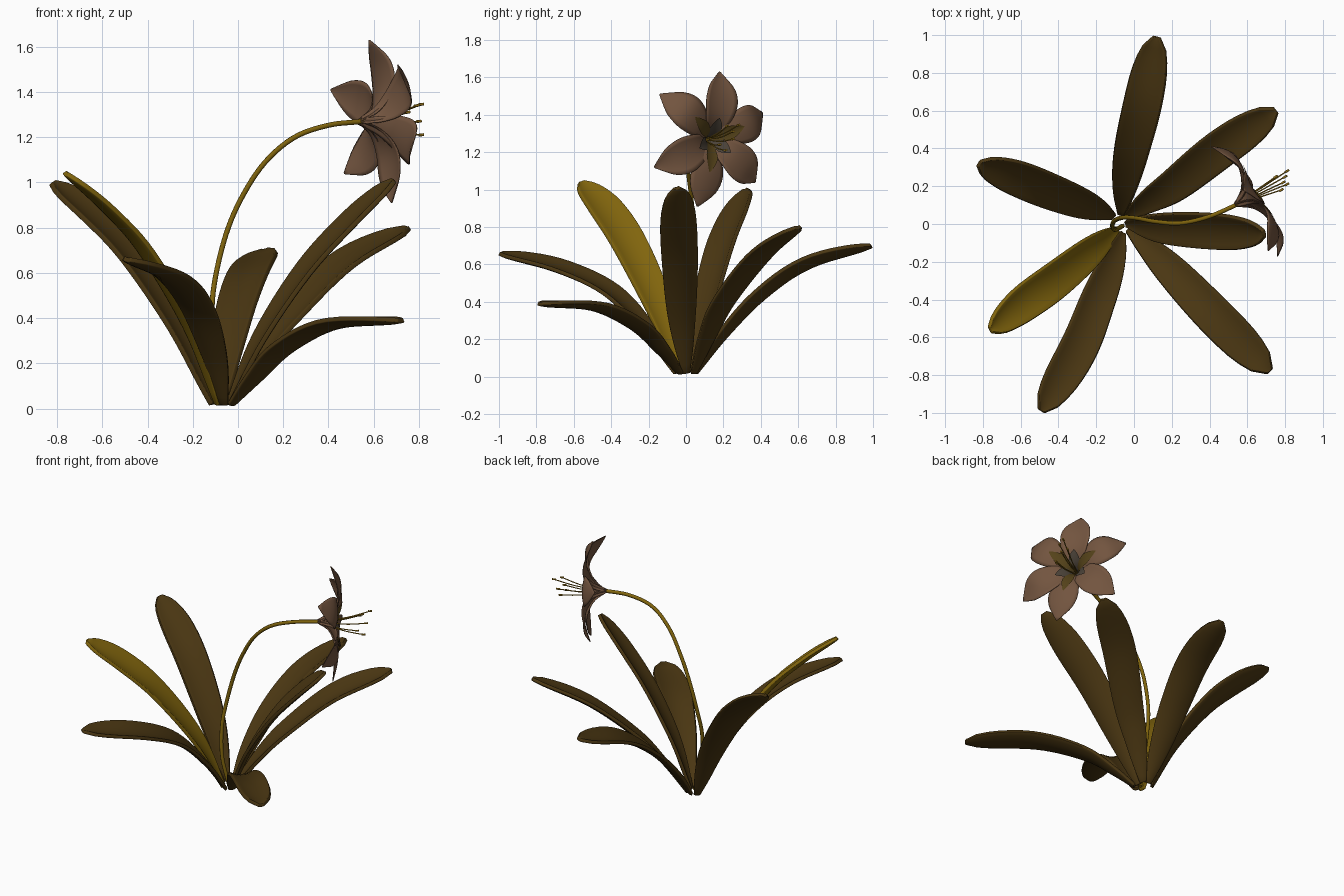
import bpy, math
from mathutils import Vector, Matrix

if "Cube" in bpy.data.objects:
    bpy.data.objects.remove(bpy.data.objects["Cube"])


def material(name, color):
    m = bpy.data.materials.new(name)
    m.diffuse_color = (*color, 1)
    m.use_nodes = True
    m.node_tree.nodes["Principled BSDF"].inputs["Base Color"].default_value = m.diffuse_color
    return m


LEAF = material("leaf_olive", (0.068, 0.037, 0.006))
YELLOW = material("stem_yellow", (0.22, 0.13, 0.004))
PETAL = material("petal_brown", (0.17, 0.09, 0.05))
THROAT = material("throat_olive", (0.09, 0.055, 0.01))
GREY = material("throat_grey", (0.07, 0.055, 0.04))
STAMEN = material("stamen_gold", (0.32, 0.18, 0.01))


def smooth_path(pts, n):
    """Catmull-Rom samples through the points."""
    p = [Vector(q) for q in pts]
    p = [2 * p[0] - p[1]] + p + [2 * p[-1] - p[-2]]
    segs = len(p) - 3
    out = []
    for i in range(n + 1):
        s = i / n * segs
        k = min(int(s), segs - 1)
        t = s - k
        a, b, c, d = p[k:k + 4]
        out.append(0.5 * (2 * b + (c - a) * t + (2 * a - 5 * b + 4 * c - d) * t * t
                          + (3 * b - a - 3 * c + d) * t ** 3))
    return out


def width_at(profile, t):
    pts = smooth_path([(a, w, 0) for a, w in profile], 120)
    for a, b in zip(pts, pts[1:]):
        if t <= b.x:
            f = (t - a.x) / max(b.x - a.x, 1e-6)
            return max(a.y + (b.y - a.y) * f, 0.002)
    return max(pts[-1].y, 0.002)


def blade(name, path, profile, side, depth, mat, thick, roll=0.0):
    """Channelled strip of varying width along a path."""
    n, m = len(path) - 1, 8
    lens = [0.0]
    for a, b in zip(path, path[1:]):
        lens.append(lens[-1] + (b - a).length)
    verts, faces = [], []
    for i, p in enumerate(path):
        tan = (path[min(i + 1, n)] - path[max(i - 1, 0)]).normalized()
        s = (side - tan * side.dot(tan)).normalized()
        s = Matrix.Rotation(roll, 3, tan) @ s
        up = s.cross(tan)
        w = width_at(profile, lens[i] / lens[-1])
        for j in range(m + 1):
            u = 2 * j / m - 1
            verts.append(p + s * (u * w) + up * (depth * (w / 0.1) * (u * u - 0.4)))
    for i in range(n):
        for j in range(m):
            a = i * (m + 1) + j
            faces.append((a, a + 1, a + m + 2, a + m + 1))
    me = bpy.data.meshes.new(name)
    me.from_pydata(verts, [], faces)
    me.materials.append(mat)
    ob = bpy.data.objects.new(name, me)
    bpy.context.collection.objects.link(ob)
    if thick:
        sol = ob.modifiers.new("thickness", 'SOLIDIFY')
        sol.thickness, sol.offset = thick, 0
    return ob


def tube(name, pts, radius, mat, n=24):
    cu = bpy.data.curves.new(name, 'CURVE')
    cu.dimensions = '3D'
    cu.bevel_depth, cu.bevel_resolution, cu.use_fill_caps = radius, 2, True
    sp = cu.splines.new('POLY')
    path = smooth_path(pts, n)
    sp.points.add(len(path) - 1)
    for q, p in zip(sp.points, path):
        q.co = (*p, 1)
    cu.materials.append(mat)
    ob = bpy.data.objects.new(name, cu)
    bpy.context.collection.objects.link(ob)
    bpy.ops.object.select_all(action='DESELECT')
    ob.select_set(True)
    bpy.context.view_layer.objects.active = ob
    bpy.ops.object.convert(target='MESH')


# Strap leaves: path, material, roll
Z = Vector((0, 0, 1))
leaf_profile = [(0, .018), (.15, .055), (.35, .085), (.6, .1), (.8, .098), (.92, .075), (.98, .042), (1, .018)]
leaves = [
    ([(-.07, .05, .02), (-.05, .2, .22), (-.01, .4, .43), (.05, .65, .6), (.12, .99, .7)], LEAF, -.18),
    ([(-.04, .04, .02), (.08, .12, .22), (.22, .21, .4), (.46, .4, .64), (.75, .6, .8)], LEAF, .15),
    ([(-.04, 0, .02), (.1, -.02, .31), (.3, -.03, .61), (.5, -.04, .83), (.69, -.05, 1.01)], LEAF, .4),
    ([(-.03, -.03, .02), (.07, -.12, .13), (.2, -.25, .26), (.42, -.48, .37), (.72, -.78, .39)], LEAF, 0),
    ([(-.06, -.05, .02), (-.11, -.2, .24), (-.19, -.4, .45), (-.3, -.67, .58), (-.49, -.99, .66)], LEAF, -.18),
    ([(-.09, -.03, .02), (-.22, -.14, .36), (-.42, -.3, .7), (-.6, -.43, .9), (-.76, -.56, 1.04)], YELLOW, -.33),
    ([(-.11, .04, .02), (-.26, .1, .36), (-.46, .18, .67), (-.63, .25, .85), (-.82, .32, 1.0)], LEAF, -.35),
]
for i, (pts, mat, roll) in enumerate(leaves):
    head = Vector(pts[-1]) - Vector(pts[0])
    side = Vector((head.x, head.y, 0)).cross(Z).normalized()
    ob = blade(f"leaf_{i + 1}", smooth_path(pts, 24), leaf_profile, side, .024, mat, .022, roll)
    bev = ob.modifiers.new("soft_edge", 'BEVEL')
    bev.width, bev.segments, bev.angle_limit = .007, 2, math.radians(50)

# Arching flower stem
tube("stem", [(-.06, -.01, .02), (-.1, -.03, .22), (-.115, -.01, .42), (-.1, .02, .58),
              (-.05, .035, .78), (.02, .03, .94), (.12, .012, 1.09), (.25, .005, 1.2),
              (.4, .04, 1.253), (.55, .105, 1.27)], .012, YELLOW, 48)

# Flower: six petals bending back from the throat, each with an inner stripe
base = Vector((.535, .1, 1.27))
axis = Vector((.86, .51, 0)).normalized()
tips = [(.58, .18, 1.63), (.41, .41, 1.41), (.47, .37, 1.04),
        (.68, .06, .91), (.76, -.17, 1.12), (.71, -.14, 1.51)]
petal_profile = [(0, .012), (.2, .045), (.4, .08), (.6, .098), (.78, .08), (.92, .034), (1, .004)]
stripe_profile = [(0, .008), (.3, .022), (.6, .036), (.85, .02), (1, .002)]
for i, tip in enumerate(tips):
    d = Vector(tip) - base
    radial = d - axis * d.dot(axis)
    side = radial.cross(axis).normalized()
    path = smooth_path([base, base + axis * .08 + radial * .13,
                        base + axis * .125 + radial * .37,
                        base + axis * .125 + radial * .68, Vector(tip)], 20)
    blade(f"petal_{i + 1}", path, petal_profile, side, -.015 if i % 2 else .015, PETAL, .004)
    inner = [p + axis * .012 for p in path[1:13 if i % 2 else 10]]
    blade(f"throat_stripe_{i + 1}", inner, stripe_profile, side, .015, THROAT if i % 2 else GREY, 0)

# Stamens with small anthers
ends = [(.81, .28, 1.345), (.80, .25, 1.27), (.81, .21, 1.21),
        (.75, .25, 1.31), (.78, .18, 1.24), (.79, .22, 1.34)]
for i, e in enumerate(ends):
    e = Vector(e)
    mid = base.lerp(e, .55) + Vector((0, 0, -.012))
    tube(f"stamen_{i + 1}", [base, mid, e], .0035, STAMEN, 10)
    tube(f"anther_{i + 1}", [e - axis * .012, e, e + axis * .012 + Z * .002], .006, STAMEN, 4)

# Smooth shading, keeping sharp edges
bpy.ops.object.select_all(action='SELECT')
bpy.context.view_layer.objects.active = bpy.context.scene.objects["leaf_1"]
bpy.ops.object.shade_smooth_by_angle(angle=math.radians(60))
